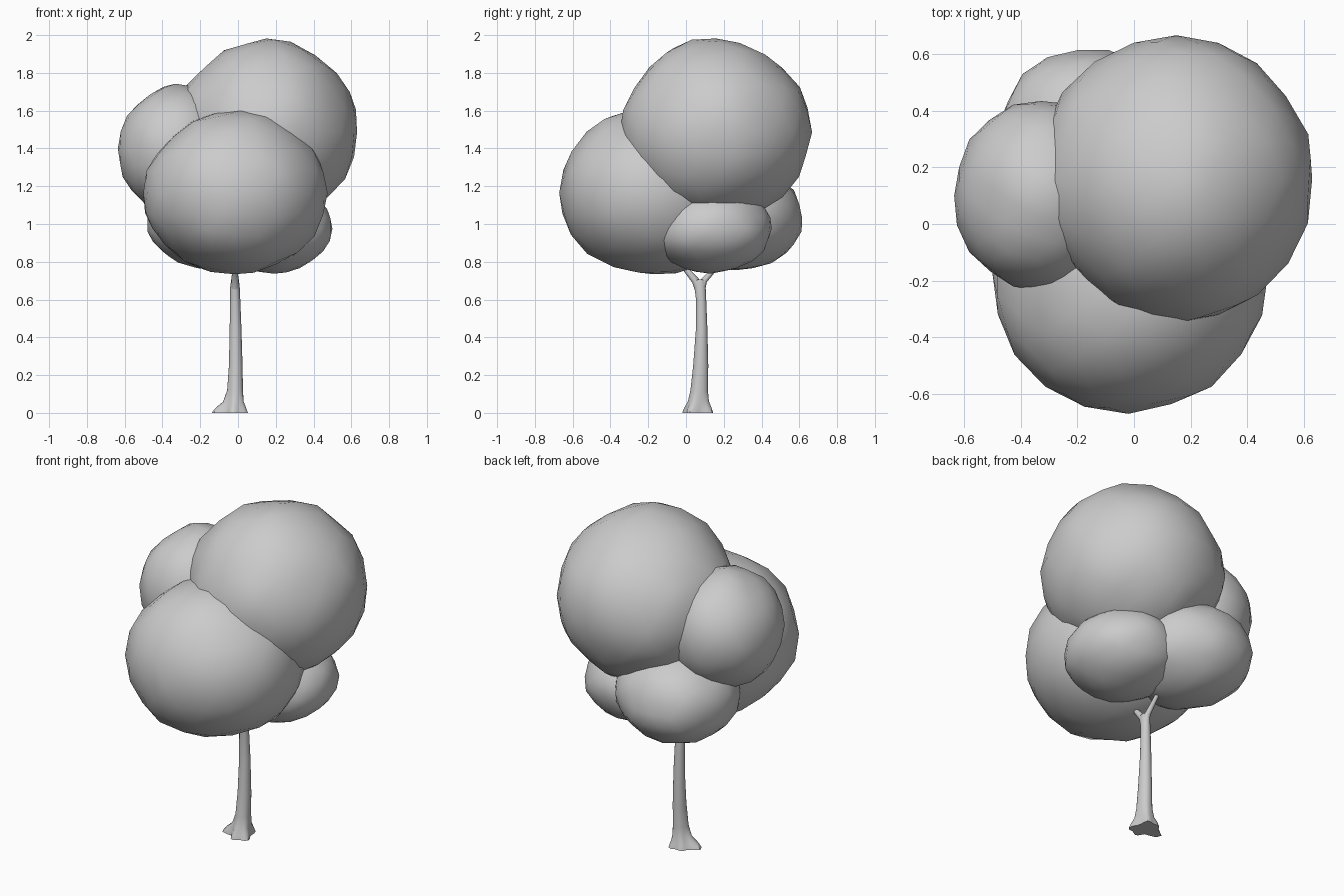
import bpy, bmesh, math
from mathutils import Vector, Matrix, noise

if "Cube" in bpy.data.objects:
    bpy.data.objects.remove(bpy.data.objects["Cube"])


def finish(bm, name, angle=50):
    bmesh.ops.recalc_face_normals(bm, faces=bm.faces)
    me = bpy.data.meshes.new(name)
    bm.to_mesh(me)
    bm.free()
    ob = bpy.data.objects.new(name, me)
    bpy.context.collection.objects.link(ob)
    bpy.ops.object.select_all(action='DESELECT')
    ob.select_set(True)
    bpy.context.view_layer.objects.active = ob
    bpy.ops.object.shade_smooth_by_angle(angle=math.radians(angle))
    return ob


def foliage(name, centre, radii, turn=0, power=2.0, seed=0, bumps=()):
    """Slightly lumpy leaf clump; bumps are (direction, amount) swellings."""
    bm = bmesh.new()
    bmesh.ops.create_icosphere(bm, subdivisions=3, radius=1)
    rot = Matrix.Rotation(math.radians(turn), 3, 'Z')
    for v in bm.verts:
        d = v.co.normalized()
        k = sum(abs(c) ** power for c in d) ** (-1 / power)
        k *= 1.0 + 0.045 * noise.noise(d * 2.4 + Vector((seed * 7.3, 1.7, 4.1)))
        for way, amount in bumps:
            k += amount * max(0, d.dot(Vector(way).normalized())) ** 8
        p = Vector([d[i] * k * radii[i] for i in range(3)])
        v.co = rot @ p + Vector(centre)
    return finish(bm, name)


def loft(name, rings):
    """Skin a list of rings, each a list of points, and cap both ends."""
    bm = bmesh.new()
    rows = [[bm.verts.new(p) for p in ring] for ring in rings]
    n = len(rows[0])
    for a, b in zip(rows, rows[1:]):
        for i in range(n):
            j = (i + 1) % n
            bm.faces.new((a[i], a[j], b[j], b[i]))
    bm.faces.new(rows[0][::-1])
    bm.faces.new(rows[-1])
    return finish(bm, name)


# Leaf clumps
foliage("foliage_top", (0.15, 0.16, 1.485), (0.485, 0.505, 0.47), seed=1,
        bumps=[((0.1, -0.2, 1), 0.09), ((-1, 0, 0.1), 0.04)])
foliage("foliage_front", (-0.02, -0.17, 1.165), (0.49, 0.49, 0.425), power=2.08, seed=2,
        bumps=[((0, -0.4, 0.9), 0.06), ((0, -0.75, -0.65), 0.03), ((0, 0.4, -0.9), 0.03),
               ((-0.6, -0.1, 0.5), -0.04)])
foliage("foliage_left", (-0.33, 0.10, 1.40), (0.31, 0.335, 0.335), seed=3,
        bumps=[((-0.7, 0, 0.7), -0.05)])
foliage("foliage_low_right", (0.19, 0.13, 0.975), (0.31, 0.325, 0.235), seed=4)
foliage("foliage_low_back", (-0.13, 0.265, 1.03), (0.37, 0.34, 0.275), turn=135, seed=5)

# Trunk with flared roots: z, x, y, rx, ry, flare
SECTIONS = [
    (0.00, -0.02, 0.065, 0.050, 0.056, 1.0),
    (0.025, -0.02, 0.065, 0.048, 0.054, 0.75),
    (0.06, -0.017, 0.067, 0.044, 0.050, 0.25),
    (0.12, -0.014, 0.070, 0.040, 0.045, 0.05),
    (0.25, -0.012, 0.078, 0.036, 0.040, 0.0),
    (0.45, -0.013, 0.083, 0.031, 0.030, 0.0),
    (0.60, -0.015, 0.080, 0.027, 0.027, 0.0),
    (0.67, -0.016, 0.074, 0.025, 0.030, 0.0),
    (0.705, -0.016, 0.072, 0.020, 0.030, 0.0),
]
ROOTS = [(185, 0.072), (265, 0.03), (325, 0.035), (65, 0.03), (125, 0.03)]
SIDES = 24


def trunk_ring(z, x, y, rx, ry, flare):
    ring = []
    for i in range(SIDES):
        a = math.tau * i / SIDES
        grow = flare * sum(l * max(0, math.cos(a - math.radians(d))) ** 10 for d, l in ROOTS)
        ring.append((x + (rx + grow) * math.cos(a), y + (ry + grow) * math.sin(a), z))
    return ring


loft("trunk", [trunk_ring(*s) for s in SECTIONS])


# Two forked branches running up into the leaves
def branch(name, path, radii):
    pts = [Vector(p) for p in path]
    rings = []
    for k, p in enumerate(pts):
        t = (pts[min(k + 1, len(pts) - 1)] - pts[max(k - 1, 0)]).normalized()
        u = t.cross(Vector((1, 0, 0))).normalized()
        w = t.cross(u)
        rings.append([p + radii[k] * (math.cos(a) * u + math.sin(a) * w)
                      for a in (math.tau * i / 10 for i in range(10))])
    loft(name, rings)


branch("branch_front", [(-0.016, 0.07, 0.65), (-0.016, 0.05, 0.70), (-0.016, 0.01, 0.748),
                        (-0.02, -0.06, 0.83)], [0.022, 0.020, 0.016, 0.012])
branch("branch_back", [(-0.016, 0.08, 0.65), (-0.016, 0.095, 0.70), (-0.018, 0.145, 0.755),
                       (-0.02, 0.22, 0.84)], [0.022, 0.017, 0.013, 0.01])
